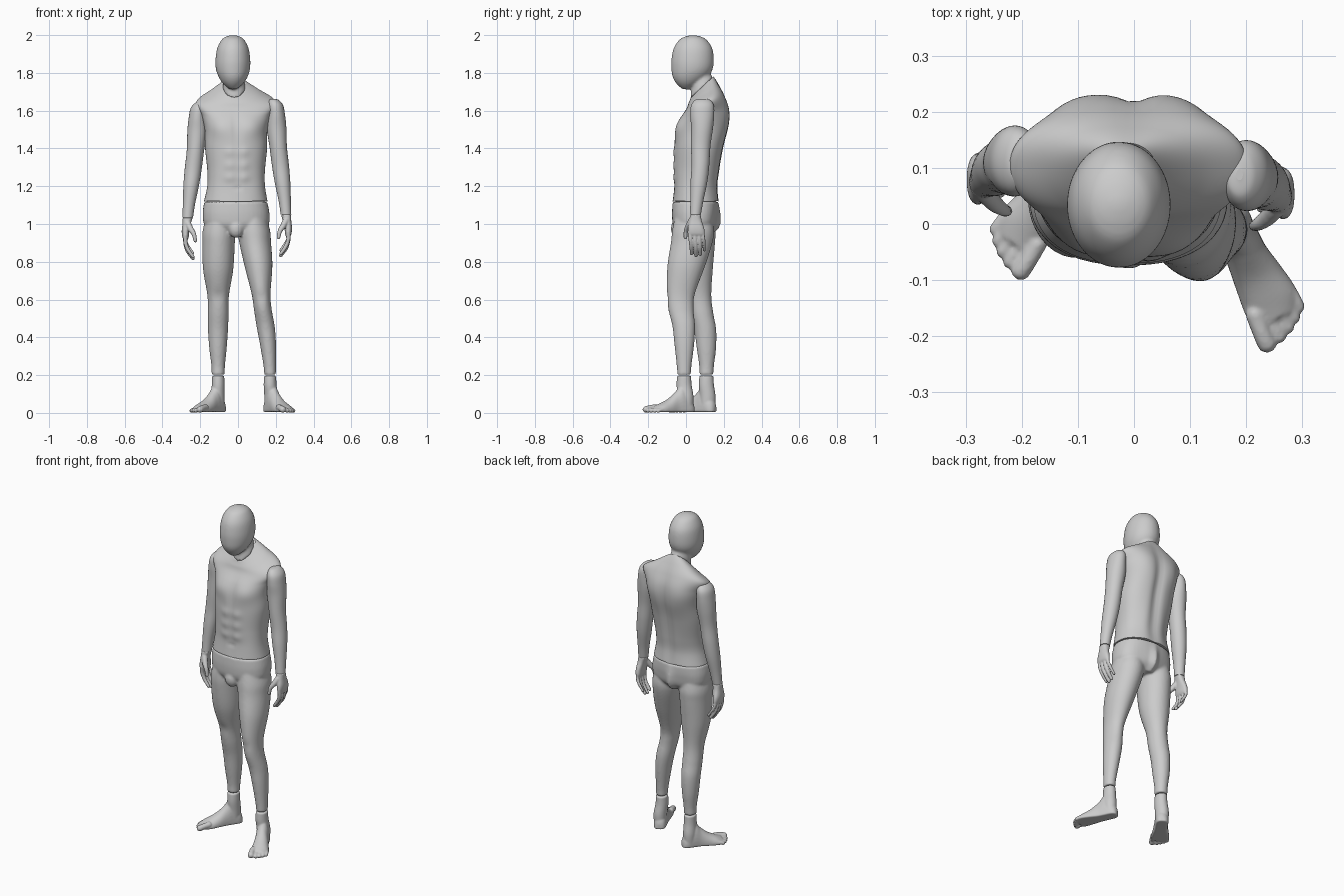
import bpy, bmesh
from math import sin, cos, pi, exp, copysign
from mathutils import Vector, Matrix


def spline(rows, steps):
    """Catmull-Rom interpolation of equally long rows of numbers."""
    out = []
    for i in range(len(rows) - 1):
        a, b, c, d = (rows[max(0, min(len(rows) - 1, i + k))] for k in (-1, 0, 1, 2))
        for s in range(steps):
            t = s / steps
            out.append([0.5 * (2 * q + (r - p) * t + (2 * p - 5 * q + 4 * r - u) * t * t
                        + (3 * q - p - 3 * r + u) * t ** 3) for p, q, r, u in zip(a, b, c, d)])
    return out + [list(rows[-1])]


def skin(bm, rings):
    """Join closed rings of points into a capped tube."""
    vr = [[bm.verts.new(p) for p in ring] for ring in rings]
    n = len(vr[0])
    for a, b in zip(vr, vr[1:]):
        for i in range(n):
            bm.faces.new((a[i], a[(i + 1) % n], b[(i + 1) % n], b[i]))
    bm.faces.new(vr[0])
    bm.faces.new(vr[-1])


def loft(bm, rows, power=2.0, n=40, steps=7):
    """Rows are x, y, z, half width, half depth, tilt of each level ring."""
    rings = []
    for x, y, z, rx, ry, tilt in spline([tuple(r) + (0,) * (6 - len(r)) for r in rows], steps):
        ring = []
        for i in range(n):
            c, s = cos(2 * pi * i / n), sin(2 * pi * i / n)
            dy = ry * copysign(abs(s) ** (2 / power), s)
            ring.append((x + rx * copysign(abs(c) ** (2 / power), c), y + dy, z + tilt * dy))
        rings.append(ring)
    skin(bm, rings)


def chain(bm, rows):
    """Rounded finger or toe: rows are x, y, z, radius."""
    for x, y, z, r in spline(rows, 8):
        bmesh.ops.create_icosphere(bm, subdivisions=2, radius=r, matrix=Matrix.Translation((x, y, z)))


def ball(bm, loc, size):
    bmesh.ops.create_icosphere(bm, subdivisions=3, radius=1,
                               matrix=Matrix.LocRotScale(Vector(loc), None, Vector(size)))


def muscles(bm, bumps):
    """Push the surface out or in around points: x, y, z, spreads, amount."""
    bm.normal_update()
    moves = []
    for v in bm.verts:
        d = sum(a * exp(-((v.co.x - x) / sx) ** 2 - ((v.co.y - y) / sy) ** 2 - ((v.co.z - z) / sz) ** 2)
                for x, y, z, sx, sy, sz, a in bumps)
        moves.append((v, v.normal * d))
    for v, m in moves:
        v.co += m


def finish(name, bm, voxel=0, smooth=5):
    bmesh.ops.recalc_face_normals(bm, faces=bm.faces)
    for f in bm.faces:
        f.smooth = len(f.verts) < 5
    me = bpy.data.meshes.new(name)
    bm.to_mesh(me)
    bm.free()
    ob = bpy.data.objects.new(name, me)
    bpy.context.collection.objects.link(ob)
    if voxel:
        m = ob.modifiers.new("merge", 'REMESH')
        m.mode, m.voxel_size, m.use_smooth_shade = 'VOXEL', voxel, True
        m = ob.modifiers.new("soften", 'SMOOTH')
        m.factor, m.iterations = 0.5, smooth
    return ob


# Head and neck
bm = bmesh.new()
loft(bm, [(-.027, .037, 2.0, .004, .004), (-.027, .037, 1.993, .035, .038), (-.027, .037, 1.975, .06, .072),
          (-.027, .037, 1.93, .083, .102), (-.027, .035, 1.87, .092, .112), (-.027, .032, 1.82, .09, .109),
          (-.026, .023, 1.78, .077, .094), (-.026, .012, 1.745, .055, .064), (-.026, .004, 1.717, .022, .026),
          (-.026, .004, 1.713, .004, .006)])
loft(bm, [(-.027, .075, 1.84, .055, .062), (-.025, .08, 1.77, .055, .052, .5), (-.02, .083, 1.72, .06, .06, .95)])
finish("head", bm, .006, 8)

# Torso with chest, stomach and back muscles
bm = bmesh.new()
loft(bm, [(-.012, .05, 1.12, .168, .121), (-.01, .05, 1.2, .152, .112), (-.01, .055, 1.28, .152, .118),
          (-.01, .068, 1.4, .164, .13), (-.01, .085, 1.5, .166, .138, .1), (-.01, .096, 1.58, .185, .127, .2),
          (-.01, .102, 1.645, .21, .1, .35), (-.015, .094, 1.69, .135, .08, .6), (-.02, .085, 1.725, .062, .06, .95)],
     2.3, 72, 10)
bumps = [(0, -.07, 1.3, .01, .08, .2, -.005), (-.005, -.05, 1.5, .014, .08, .09, -.008),
         (0, .22, 1.42, .028, .09, .24, -.018), (0, -.07, 1.19, .012, .06, .012, -.006)]
for s in (-1, 1):
    bumps += [(s * .08 - .01, -.04, 1.51, .06, .08, .055, .013), (s * .09 - .01, .21, 1.58, .065, .09, .09, .012),
              (s * .05, .17, 1.22, .035, .06, .12, .006), (s * .12 - .01, -.03, 1.2, .05, .08, .07, .004)]
    bumps += [(s * .037 - .006, -.06, z, .026, .06, .024, .006) for z in (1.38, 1.31, 1.245)]
muscles(bm, bumps)
finish("torso", bm)

# Hips and legs in one piece
bm = bmesh.new()
loft(bm, [(-.012, .05, 1.118, .167, .12), (-.01, .05, 1.05, .177, .124), (-.008, .048, .99, .165, .115),
          (-.007, .045, .95, .09, .08)], 2.3)
loft(bm, [(-.09, .05, 1.06, .07, .1), (-.1, .05, .97, .086, .11), (-.103, .048, .9, .086, .106),
          (-.105, .052, .76, .08, .09), (-.105, .07, .62, .057, .064), (-.105, .086, .52, .055, .06),
          (-.106, .102, .44, .053, .058), (-.106, .108, .34, .046, .051), (-.105, .109, .25, .036, .039),
          (-.105, .108, .202, .035, .037)])
loft(bm, [(.07, .045, 1.06, .07, .1), (.083, .04, .97, .086, .112), (.091, .03, .9, .084, .11),
          (.108, .002, .78, .074, .1), (.122, -.028, .63, .05, .075), (.131, -.027, .55, .047, .067),
          (.146, -.012, .46, .048, .06), (.158, -.009, .37, .043, .053), (.168, -.01, .25, .033, .039),
          (.17, -.01, .202, .031, .036)])
ball(bm, (-.01, -.045, .975), (.04, .035, .05))
muscles(bm, [(-.01, .17, .99, .014, .06, .09, -.02), (-.085, .16, 1.02, .06, .06, .07, .008),
             (.07, .16, 1.02, .06, .06, .07, .008), (-.105, .01, .62, .025, .04, .035, .006),
             (.122, -.1, .61, .025, .04, .035, .006)])
finish("hips_and_legs", bm, .007, 5)


def arm(s, name, dx, dy, dz):
    def place(p):
        return (s * p[0] + dx, p[1] + dy, p[2] + dz) + tuple(p[3:])

    bm = bmesh.new()
    loft(bm, [place(p) for p in [
        (.19, .088, 1.655, .006, .01), (.192, .088, 1.648, .026, .04), (.199, .087, 1.62, .042, .06),
        (.204, .086, 1.57, .047, .063), (.206, .085, 1.5, .052, .058), (.215, .078, 1.4, .046, .051),
        (.227, .076, 1.3, .045, .047), (.238, .068, 1.21, .041, .044), (.25, .057, 1.11, .032, .034),
        (.256, .05, 1.042, .028, .029)]])
    finish(name + "_arm", bm)

    # Hand: palm, four curled fingers and a thumb
    bm = bmesh.new()
    loft(bm, [place(p) for p in [
        (.256, .05, 1.042, .027, .028), (.262, .05, 1.01, .022, .033), (.268, .053, .97, .02, .043),
        (.268, .055, .94, .017, .045), (.266, .056, .925, .01, .04)]], 2.4, 32)
    for y, drop, r in ((.02, .0, .0115), (.044, -.01, .012), (.067, -.004, .0115), (.088, .018, .0095)):
        chain(bm, [place(p) for p in [
            (.268, y, .95, r * 1.1), (.268, y + .004, .91 + drop / 2, r), (.255, y + .008, .873 + drop, r * .95),
            (.228, y + .009, .835 + drop, r * .8)]])
    chain(bm, [place(p) for p in [
        (.256, .03, 1.01, .018), (.24, .012, .98, .016), (.224, .0, .955, .0125), (.216, -.003, .92, .01)]])
    finish(name + "_hand", bm, .0035, 4)


arm(-1, "right", -.01, .026, -.008)
arm(1, "left", -.002, 0, .008)


def foot(s, name, heel, d, ankle):
    d = Vector(d).normalized()
    side = Vector((-d.y, d.x)) * s

    def place(t, lat, z):
        p = Vector(heel) + d * t + side * lat
        return (p.x, p.y, max(z, .008))

    bm = bmesh.new()
    # Sole and instep: distance, sideways shift, half width, height
    rings = []
    for t, lat, w, h in spline([(0, 0, .012, .04), (.008, 0, .026, .065), (.03, 0, .035, .1), (.07, 0, .037, .15),
                                (.105, 0, .038, .115), (.15, .002, .045, .077), (.2, .003, .051, .052),
                                (.232, -.002, .044, .038)], 5):
        rings.append([place(t, lat + w * cos(a), .3 * h + .7 * h * sin(a))
                      for a in (2 * pi * i / 28 for i in range(28))])
    skin(bm, rings)
    x, y = ankle
    hx, hy = place(.047, 0, 0)[:2]
    loft(bm, [(x, y, .2, .032, .037), (x, y, .15, .034, .04), (hx, hy, .09, .036, .042), (hx, hy, .03, .034, .04)])
    for lat, t, r in ((-.035, .263, .018), (-.009, .262, .0125), (.011, .254, .012), (.029, .243, .0115),
                      (.045, .229, .011)):
        chain(bm, [place(t - .055, lat * .9, r + .014) + (r,), place(t - .02, lat, r + .009) + (r * .95,),
                   place(t, lat, r + .003) + (r,)])
    bmesh.ops.translate(bm, verts=bm.verts, vec=(0, 0, -.003))
    for v in bm.verts:
        v.co.z = max(v.co.z, 0)
    finish(name + "_foot", bm, .0045, 4)


foot(-1, "right", (-.08, .153), (-.57, -.82), (-.105, .108))
foot(1, "left", (.155, .04), (.43, -.9), (.17, -.01))
